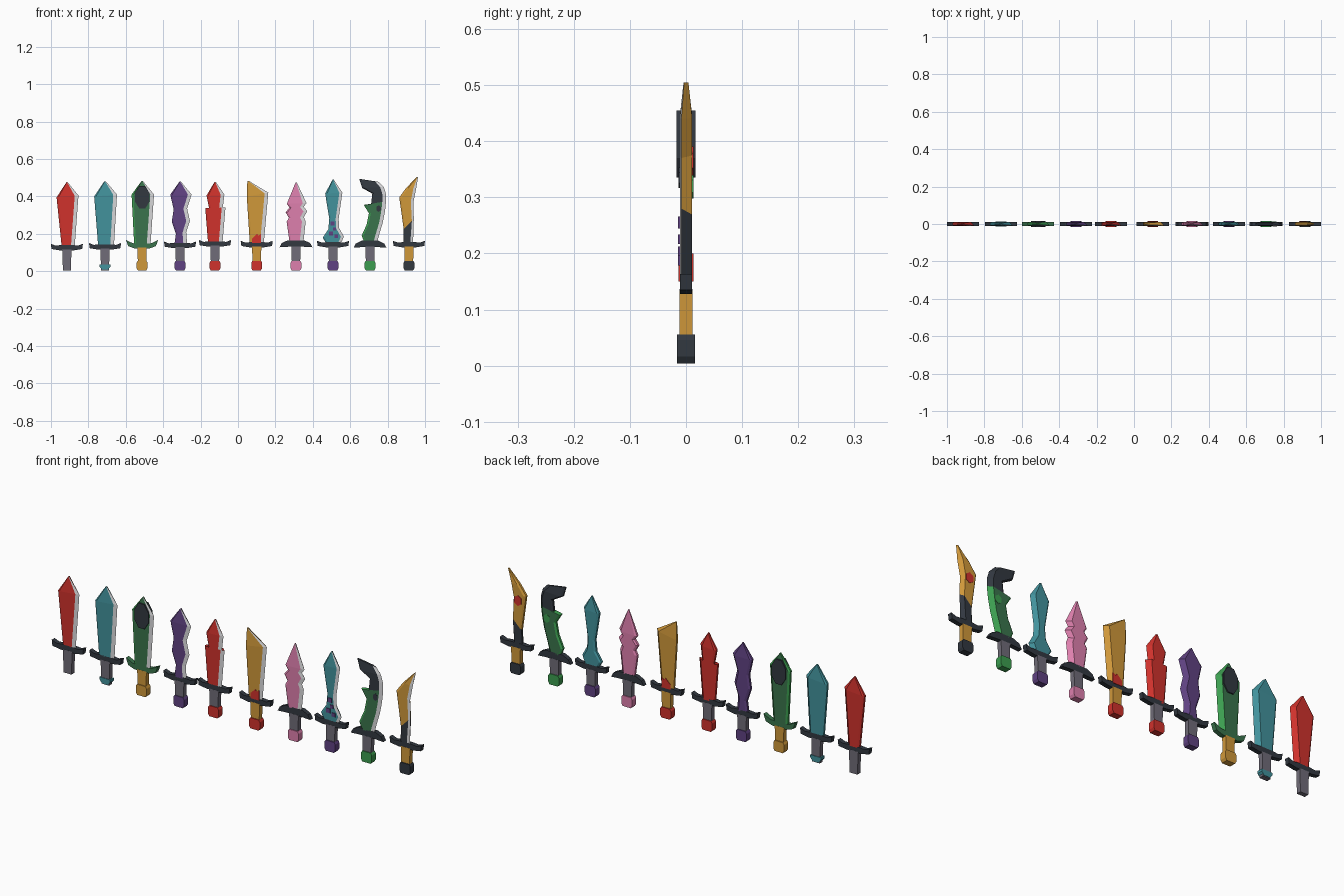
import bpy, bmesh, math

if "Cube" in bpy.data.objects:
    bpy.data.objects.remove(bpy.data.objects["Cube"])

# ---- palette (sRGB picks converted to linear) ----
def lin(c):
    c /= 255
    return c / 12.92 if c <= 0.04045 else ((c + 0.055) / 1.055) ** 2.4

PALETTE = {
    "red": (208, 50, 44), "teal": (66, 146, 156), "dark green": (58, 116, 76),
    "bright green": (60, 158, 80), "gold": (208, 152, 58), "purple": (96, 66, 130),
    "pink": (222, 128, 174), "slate": (50, 56, 64), "grey": (112, 108, 120),
    "silver": (220, 220, 222)}
MATS = {}
for name, rgb in PALETTE.items():
    m = bpy.data.materials.new(name)
    m.diffuse_color = (*[lin(v) for v in rgb], 1)
    m.use_nodes = True
    m.node_tree.nodes["Principled BSDF"].inputs["Base Color"].default_value = m.diffuse_color
    MATS[name] = m

U = 0.01  # profile numbers are hundredths of a unit


def finish(name, bm, x, colours):
    bmesh.ops.recalc_face_normals(bm, faces=bm.faces)
    me = bpy.data.meshes.new(name)
    bm.to_mesh(me)
    bm.free()
    for c in colours:
        me.materials.append(MATS[c])
    ob = bpy.data.objects.new(name, me)
    ob.location.x = x
    bpy.context.collection.objects.link(ob)
    return ob


def prism(name, pts, y0, y1, x, colour):
    """Extrude an x-z outline from y0 to y1."""
    bm = bmesh.new()
    a = [bm.verts.new((p[0] * U, y0, p[1] * U)) for p in pts]
    b = [bm.verts.new((p[0] * U, y1, p[1] * U)) for p in pts]
    bm.faces.new(a)
    bm.faces.new(b[::-1])
    n = len(pts)
    for i in range(n):
        bm.faces.new((a[i], b[i], b[(i + 1) % n], a[(i + 1) % n]))
    return finish(name, bm, x, [colour])


def mirrored(half):
    return half + [(-px, pz) for px, pz in reversed(half)]


def oval(cx, cz, rx, rz, n=8):
    return [(cx + rx * math.cos((i + .5) * math.tau / n),
             cz + rz * math.sin((i + .5) * math.tau / n)) for i in range(n)]


def blade(name, x, rows, body, rim=None, other=None, rule=None, edge=2.0, t=0.011):
    """Loft rows (left x, left z, right x, right z): flat core, left bevel,
    silver ground edge at the front right, sloped back right."""
    rim = rim or body
    cols = [body, rim, "silver", other or body]
    bm = bmesh.new()
    rings = []
    for k, (xl, zl, xr, zr) in enumerate(rows):
        w = math.hypot(xr - xl, zr - zl)
        f0 = min(1.0 / w, 0.3)
        f1 = 1 - min(edge / w, 0.45)
        tt = t * (0.4 if k == len(rows) - 1 else 1)
        sect = [(0, -.5), (f0, -1), (f1, -1), (1, -.75), (f1, 1), (f0, 1), (0, .5)]
        rings.append([bm.verts.new(((xl + (xr - xl) * f) * U, y * tt,
                                    (zl + (zr - zl) * f) * U)) for f, y in sect])
    for k, (a, b) in enumerate(zip(rings, rings[1:])):
        for i in range(7):
            j = (i + 1) % 7
            f = bm.faces.new((a[i], a[j], b[j], b[i]))
            if i == 2:
                f.material_index = 2
            elif rule and rule(k):
                f.material_index = 3
            elif i in (0, 3, 5, 6):
                f.material_index = 1
    bm.faces.new(rings[0])
    top = bm.faces.new(rings[-1][::-1])
    top.material_index = 3 if rule and rule(len(rows) - 2) else 1
    return finish(name, bm, x, cols)


# ---- guard outlines (right half, bottom to top) ----
GUARDS = {
    "horn": [(4, 0), (8.2, .7), (8.6, 3.5), (6, 2.5), (3, 2.8)],
    "curl": [(4, 0), (7.4, 1.2), (8.6, 4.5), (5, 2.8), (3, 2.6)],
    "arch": [(4, .3), (8.8, 0), (7.6, 2.2), (4.5, 3.7)]}
POMMEL = [(2.2, .4), (2.9, 1.6), (2.9, 4.6), (2.3, 5.6)]


def hilt(n, x, guard, grip, pommel, guard_z=12.8, guard_colour="slate"):
    g = [(px, pz + guard_z) for px, pz in mirrored(GUARDS[guard])]
    prism(f"guard_{n}", g, -.011, .011, x, guard_colour)
    prism(f"grip_{n}", mirrored([(2.1, .5), (2.5, guard_z + .5)]), -.0115, .0115, x, grip)
    if pommel:
        prism(f"pommel_{n}", mirrored(POMMEL), -.016, .016, x, pommel)


# 1 plain red dagger
hilt(1, -.915, "horn", "grey", None, 11.2)
blade("blade_1", -.915, [(-2.8, 13.5, 4.2, 13.5), (-5.5, 39.5, 6.2, 40.5),
                         (-.2, 47.6, .4, 47.6)], "red")
# 2 plain teal dagger with a small end cap
hilt(2, -.711, "horn", "grey", None, 11.6)
prism("pommel_2", mirrored([(1.6, .9), (2.9, 2.4), (2.9, 3.6)]), -.014, .014, -.711, "teal")
blade("blade_2", -.711, [(-3.7, 14, 4.8, 14), (-5.8, 40, 6.4, 41),
                         (-.4, 48, .5, 48)], "teal")
# 3 green dagger with a dark oval
hilt(3, -.513, "curl", "gold", "gold", 12.2, "dark green")
blade("blade_3", -.513, [(-4.2, 14, 4.5, 14), (-5.6, 41, 6.4, 41),
                         (-.2, 48.3, .4, 48.3)], "dark green", "bright green")
for s, side in ((-1, "front"), (1, "back")):
    prism(f"oval_inlay_{side}", oval(.1, 39.5, 4.1, 6.5), s * .009, s * .0165, -.513, "slate")
# 4 wavy purple dagger
hilt(4, -.31, "horn", "grey", "purple", 12.4)
blade("blade_4", -.31, [(-3, 14.5, 3.8, 14.5), (-2.2, 20, 3.3, 21), (-4.4, 26.5, 5.3, 27),
                        (-3.4, 33, 3.8, 33.5), (-5.2, 41, 6.2, 41),
                        (-.2, 48, .4, 48)], "purple")
# 5 stepped red dagger
hilt(5, -.123, "horn", "grey", "red", 13.2)
blade("blade_5", -.123, [(-3.7, 15, 4, 15), (-5.2, 33.8, 5.6, 34.2), (-3, 33, 4.2, 34),
                         (-4.5, 40.5, 5, 41), (-.2, 47.8, .4, 47.8)], "red")
# 6 slanted gold dagger with a red root
hilt(6, .10, "horn", "gold", "red")
blade("blade_6", .10, [(-3.7, 15, 3.8, 15), (-5.3, 40, 6.2, 42),
                       (-5, 48.3, -4.2, 48.3)], "gold")
for s, side in ((-1, "front"), (1, "back")):
    prism(f"red_root_{side}", [(-2.4, 15), (2.4, 15), (2.4, 20), (1, 19), (.2, 20), (-2.4, 17.5)],
          s * .009, s * .013, .10, "red")
# 7 notched pink dagger
hilt(7, .31, "arch", "grey", "pink")
blade("blade_7", .31, [(-3.5, 16, 4, 16), (-5, 26.5, 5.2, 26.5), (-3.8, 28.5, 4.2, 29),
                       (-5.5, 31.5, 6, 32), (-3.5, 34, 4.2, 34.5), (-4.9, 36, 5.6, 36.5),
                       (-.2, 47.5, .4, 47.5)], "pink")
# 8 slim teal dagger with purple gems
hilt(8, .508, "horn", "grey", "purple")
blade("blade_8", .508, [(-4, 15.5, 4.5, 15.5), (-5.5, 18, 5.8, 18.5), (-2.5, 22.5, 3.3, 23),
                        (-2, 28, 3, 28), (-4.2, 41.5, 5, 42), (-.2, 49, .4, 49)],
      "teal", edge=1.6)
for i, (gx, gz, r) in enumerate([(-.2, 25.5, 1.5), (.8, 22.5, 1.2), (-1, 20.2, 1.5), (1.8, 18.8, 1.3)]):
    prism(f"gem_{i + 1}", oval(gx, gz, r, r, 4), -.0145, -.009, .508, "purple")
# 9 hooked green blade with a dark head
hilt(9, .706, "arch", "grey", "bright green", 12.6)
blade("blade_9", .706, [(-3, 15.5, 3.8, 15.5), (-4.5, 19, 5, 20), (-1.8, 25, 6.8, 26),
                        (-.6, 31, 7.8, 31), (-3.4, 35.5, 8.3, 34.5), (.6, 36, 8.5, 37.5),
                        (1.2, 41.5, 8.6, 41), (-4.2, 44.5, 7.4, 45), (-5.8, 49.4, 4.6, 47.8)],
      "dark green", "bright green", "slate", lambda k: k >= 5)
prism("dark_spot_front", oval(4.6, 33.5, 1.4, 1.8, 6), -.013, -.009, .706, "slate")
prism("green_spot_back", oval(4, 32, 1.8, 2.2, 6), .009, .013, .706, "bright green")
# 10 curved gold blade with a dark root
hilt(10, .914, "horn", "gold", "slate")
blade("blade_10", .914, [(-3, 15, 2.2, 15), (-2.8, 22.5, 2.6, 28), (-5.2, 39.5, 2.4, 37),
                         (-1.5, 44.5, 3.8, 44), (4.2, 50.4, 4.9, 50.5)],
      "gold", None, "slate", lambda k: k == 0, edge=1.5)
prism("red_spot_back", oval(-1.2, 36.5, 2.2, 2.6, 6), .009, .013, .914, "red")
